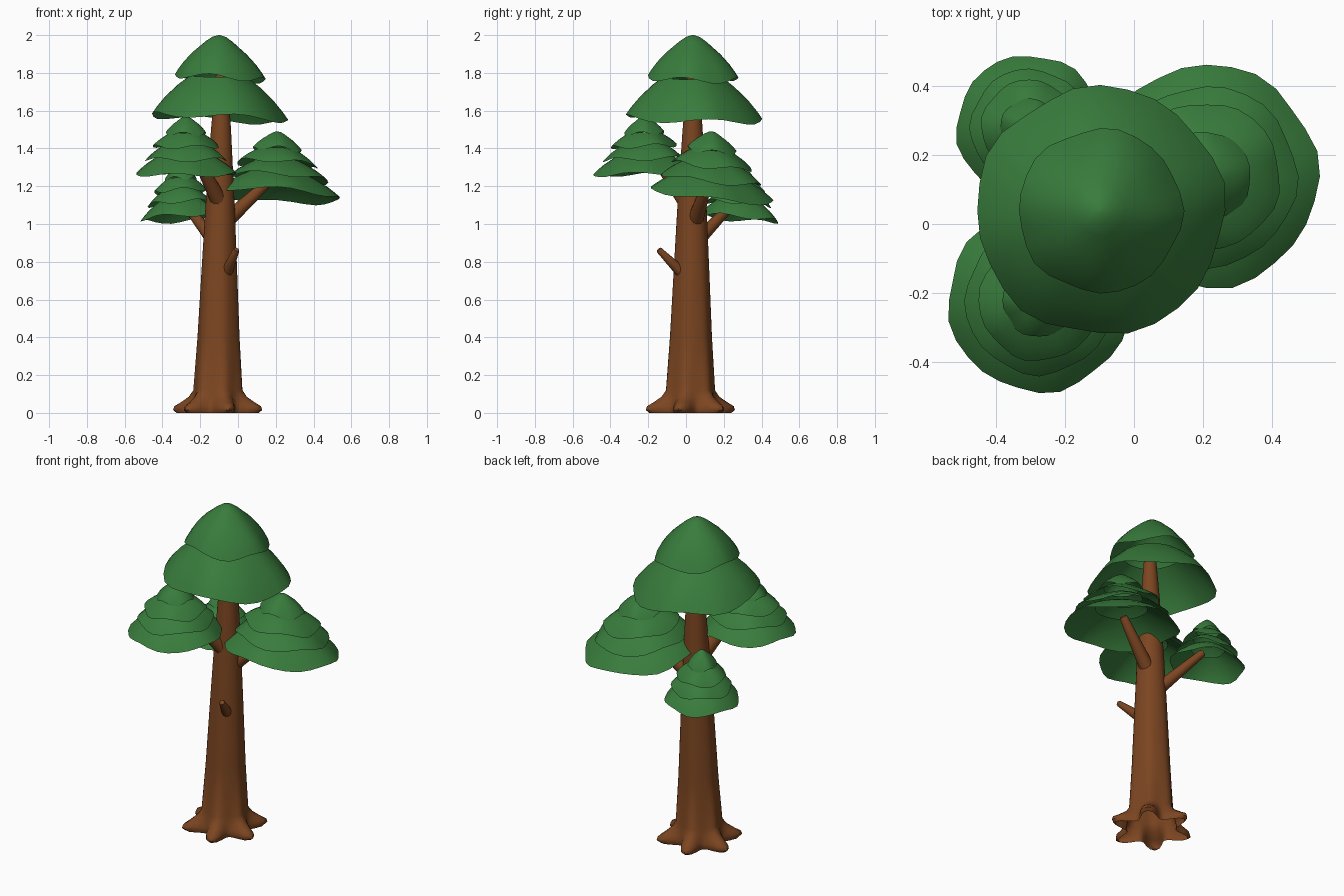
import bpy, math
from mathutils import Vector

if "Cube" in bpy.data.objects:
    bpy.data.objects.remove(bpy.data.objects["Cube"])


def material(name, rgb):
    m = bpy.data.materials.new(name)
    m.diffuse_color = (*rgb, 1)
    m.use_nodes = True
    m.node_tree.nodes["Principled BSDF"].inputs["Base Color"].default_value = m.diffuse_color
    return m


BARK = material("bark", (0.2, 0.06, 0.015))
LEAF = material("leaf", (0.04, 0.2, 0.045))


def lathe(name, rings, seg, mat, shape, caps=(False, True), angle=50):
    """Loft rings; shape(ring, angle) returns a point. caps = (bottom, top)."""
    verts = [shape(r, 2 * math.pi * i / seg) for r in rings for i in range(seg)]
    faces = []
    if caps[0]:
        faces.append(list(range(seg))[::-1])
    if caps[1]:
        faces.append(list(range((len(rings) - 1) * seg, len(rings) * seg)))
    for k in range(len(rings) - 1):
        for i in range(seg):
            j = (i + 1) % seg
            faces.append([k * seg + i, k * seg + j, (k + 1) * seg + j, (k + 1) * seg + i])
    me = bpy.data.meshes.new(name)
    me.from_pydata(verts, [], faces)
    me.materials.append(mat)
    ob = bpy.data.objects.new(name, me)
    bpy.context.collection.objects.link(ob)
    bpy.ops.object.select_all(action='DESELECT')
    ob.select_set(True)
    bpy.context.view_layer.objects.active = ob
    bpy.ops.object.shade_smooth_by_angle(angle=math.radians(angle))
    return ob


# Trunk with six flared root lobes: (z, valley radius, lobe reach)
def trunk_point(ring, a):
    z, r, lobe = ring
    c = 0.5 + 0.5 * math.cos(6 * (a + math.radians(15)))
    rad = r + lobe * c ** 1.3
    return (-0.108 + 0.012 * z + rad * math.cos(a), 0.023 + 0.008 * z + rad * math.sin(a), z)


lathe("trunk", [(0.0, 0.135, 0.09), (0.015, 0.14, 0.104), (0.035, 0.138, 0.1),
                (0.055, 0.134, 0.07), (0.085, 0.129, 0.03), (0.12, 0.123, 0.01),
                (0.4, 0.109, 0.004), (0.8, 0.091, 0.002), (1.1, 0.077, 0),
                (1.5, 0.053, 0), (1.8, 0.03, 0)], 48, BARK, trunk_point)


# Branches: tapered limbs from start to end
def branch(name, start, end, r0, r1):
    start, end = Vector(start), Vector(end)
    q = (end - start).to_track_quat('Z', 'Y')

    def point(ring, a):
        t, r = ring
        return start.lerp(end, t) + q @ Vector((r * math.cos(a), r * math.sin(a), 0))
    lathe(name, [(0, r0), (0.5, (r0 + r1) / 2), (0.97, r1), (1, r1 * 0.8)], 12, BARK, point)


branch("right_branch", (-0.09, 0.04, 0.99), (0.18, 0.12, 1.24), 0.045, 0.024)
branch("front_left_branch", (-0.10, 0.0, 1.12), (-0.24, -0.19, 1.40), 0.045, 0.024)
branch("back_left_branch", (-0.12, 0.05, 0.90), (-0.29, 0.26, 1.12), 0.038, 0.022)
branch("broken_stub", (-0.07, 0.0, 0.72), (-0.008, -0.145, 0.865), 0.034, 0.017)


# Foliage clumps: open stacked skirts given as (radius, rim height, rise) fractions.
# The last tier closes at the apex, the lower ones are ring shaped sheets.
def clump(name, x, y, z, R, H, tiers, tilt, phase):
    for n, (rf, hf, rise) in enumerate(tiers):
        rim, h, up = rf * R, hf * H, rise * H
        top = n == len(tiers) - 1
        rings = [(1.0, h), (0.93, h + 0.13 * up), (0.8, h + 0.33 * up),
                 (0.6, h + 0.57 * up), (0.45, h + 0.71 * up)]
        if top:
            rings += [(0.3, h + 0.85 * up), (0.15, h + 0.96 * up), (0.02, h + up)]

        def point(ring, a):
            f, zz = ring
            wob = 1 + 0.018 * f * math.sin(5 * a + phase + n) + 0.012 * f * math.sin(8 * a + 2 * n)
            px, py = f * rim * wob * math.cos(a), f * rim * wob * math.sin(a)
            wave = 0.035 * H * f ** 3 * math.sin(4 * a + phase + 2 * n)
            return (x + px, y + py, z + zz + wave + tilt[0] * px + tilt[1] * py)
        lathe(f"{name}_tier_{n + 1}", rings, 28, LEAF, point, (False, top), 60)


TWO = [(1.0, 0.0, 0.68), (0.66, 0.48, 0.52)]
FOUR = [(1.0, 0.0, 0.5), (0.81, 0.26, 0.4), (0.66, 0.48, 0.34), (0.40, 0.70, 0.3)]

clump("top_foliage", -0.098, 0.038, 1.56, 0.36, 0.44, TWO, (-0.05, -0.03), 0.5)
clump("right_foliage", 0.21, 0.138, 1.15, 0.324, 0.34, FOUR, (-0.06, -0.11), 1.5)
clump("front_left_foliage", -0.275, -0.222, 1.265, 0.265, 0.305, FOUR, (0.0, 0.03), 2.5)
clump("back_left_foliage", -0.304, 0.28, 1.03, 0.21, 0.295, FOUR, (0.05, -0.08), 3.5)
